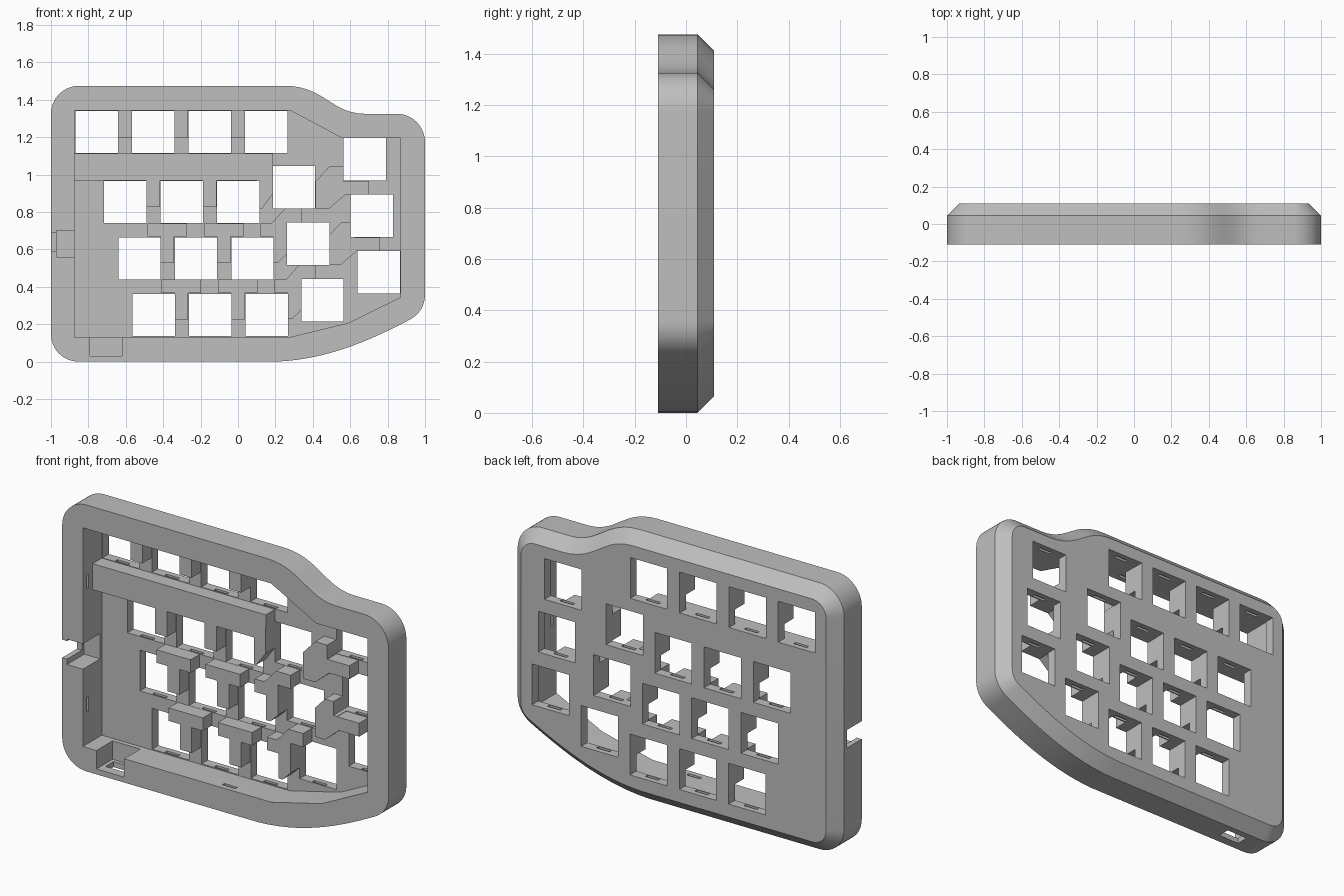
import bpy, bmesh
from mathutils import Vector
from mathutils.geometry import interpolate_bezier

cube = bpy.data.objects.get("Cube")
if cube:
    bpy.data.objects.remove(cube)

FRONT, BACK, SHOULDER, FLOOR, RIB = -0.11, 0.11, 0.045, 0.055, -0.025
BEVEL, HOLE = 0.065, 0.113

grey = bpy.data.materials.new("plain grey")
grey.use_nodes = True
grey.diffuse_color = (0.52, 0.52, 0.52, 1)
grey.node_tree.nodes["Principled BSDF"].inputs["Base Color"].default_value = grey.diffuse_color


def finish(bm, name):
    bmesh.ops.recalc_face_normals(bm, faces=bm.faces)
    mesh = bpy.data.meshes.new(name)
    bm.to_mesh(mesh)
    bm.free()
    obj = bpy.data.objects.new(name, mesh)
    bpy.context.collection.objects.link(obj)
    return obj


def loft(bm, rings):
    """Closed solid through equal rings of points."""
    loops = [[bm.verts.new(p) for p in ring] for ring in rings]
    n = len(loops[0])
    for a, b in zip(loops, loops[1:]):
        for i in range(n):
            j = (i + 1) % n
            bm.faces.new((a[i], a[j], b[j], b[i]))
    bm.faces.new(loops[0])
    bm.faces.new(loops[-1][::-1])


def prisms(name, parts):
    """Solids from (x, z) polygons, each with a y range."""
    bm = bmesh.new()
    for pts, y0, y1 in parts:
        loft(bm, [[(x, y, z) for x, z in pts] for y in (y0, y1)])
    return finish(bm, name)


def rect(x0, x1, z0, z1):
    return [(x0, z0), (x1, z0), (x1, z1), (x0, z1)]


def shift(pts, dx, dz):
    return [(x + dx, z + dz) for x, z in pts]


def combine(target, tool, operation):
    mod = target.modifiers.new(operation, 'BOOLEAN')
    mod.operation, mod.object, mod.solver = operation, tool, 'EXACT'
    mod.use_self = True
    deps = bpy.context.evaluated_depsgraph_get()
    mesh = bpy.data.meshes.new_from_object(target.evaluated_get(deps))
    target.modifiers.clear()
    target.data = mesh
    bpy.data.objects.remove(tool)


# Outline: straight runs joined by curves (start, handle, handle, end)
curves = [
    ((-1, 0.15), (-1, 0.06), (-0.93, 0), (-0.85, 0)),
    ((0.2, 0), (0.47, 0.01), (0.7, 0.11), (0.91, 0.22)),
    ((0.91, 0.22), (0.97, 0.25), (1, 0.3), (1, 0.36)),
    ((1, 1.17), (1, 1.26), (0.93, 1.325), (0.85, 1.325)),
    ((0.68, 1.325), (0.5, 1.325), (0.46, 1.475), (0.25, 1.475)),
    ((-0.85, 1.475), (-0.93, 1.475), (-1, 1.41), (-1, 1.325)),
]
outline = []
for c in curves:
    for p in interpolate_bezier(*[Vector(q) for q in c], 14):
        if not outline or (p.to_2d() - outline[-1]).length > 0.001:
            outline.append(p.to_2d())


def inset(pts, d):
    result = []
    for i, p in enumerate(pts):
        a = (p - pts[i - 1]).normalized()
        b = (pts[(i + 1) % len(pts)] - p).normalized()
        t = (a + b).normalized()
        result.append(p + Vector((-t.y, t.x)) * d / max(t.dot(a), 0.5))
    return result


# Case shell with bevelled back
bm = bmesh.new()
loft(bm, [[(p.x, y, p.y) for p in ring] for ring, y in
          ((outline, FRONT), (outline, SHOULDER), (inset(outline, BEVEL), BACK))])
case = finish(bm, "keyboard_case")

# Front cavity, cable pocket and lower pocket
cavity = [(-0.873, 0.132), (0.28, 0.132), (0.59, 0.207), (0.87, 0.345),
          (0.87, 1.196), (0.555, 1.196), (0.28, 1.343), (-0.873, 1.343)]
combine(case, prisms("cavity", [(cavity, -0.3, FLOOR)]), 'DIFFERENCE')
combine(case, prisms("pockets", [
    (rect(-0.97, -0.86, 0.56, 0.7), -0.3, 0.04),
    (rect(-1.1, -0.95, 0.59, 0.69), -0.3, 0.02),
    (rect(-0.79, -0.62, 0.03, 0.15), -0.3, 0.03),
    (rect(-0.77, -0.64, -0.1, 0.05), -0.06, 0.01),
]), 'DIFFERENCE')

# Ribs: cross beam, top stems, T ribs and the angled thumb side ribs
shapes = [
    rect(-0.89, 0.188, 0.968, 1.112),
    [(0.1, 0.99), (0.1, 0.82), (0.13, 0.82), (0.188, 0.9), (0.188, 0.99)],
]
for x in (-0.605, -0.305, 0):
    shapes.append(rect(x - 0.037, x + 0.037, 1.195, 1.36))
for x in (-0.455, -0.152):
    shapes.append(rect(x - 0.037, x + 0.037, 0.828, 0.98))
for row in range(2):
    for col in range(2):
        x, z = -0.378 + 0.075 * row + 0.302 * col, 0.668 - 0.302 * row
        shapes.append([(x - 0.105, z), (x - 0.037, z), (x - 0.037, z - 0.14),
                       (x + 0.037, z - 0.14), (x + 0.037, z), (x + 0.105, z),
                       (x + 0.105, z + 0.072), (x - 0.105, z + 0.072)])
    left = [(0.12, 0.668), (0.188, 0.668), (0.188, 0.53), (0.215, 0.53), (0.265, 0.58),
            (0.265, 0.74), (0.34, 0.74), (0.34, 0.818), (0.25, 0.818), (0.18, 0.74), (0.12, 0.74)]
    shapes.append(shift(left, 0.076 * row, -0.302 * row))
    right = [(0.415, 0.82), (0.49, 0.82), (0.575, 0.893), (0.7, 0.893), (0.7, 0.967),
             (0.565, 0.967), (0.565, 1.045), (0.49, 1.045), (0.415, 0.965)]
    shapes.append(shift(right, 0.06 * row, -0.302 * row))
combine(case, prisms("ribs", [(s, RIB, 0.085) for s in shapes]), 'UNION')

# Key openings: three staggered rows, a top row and two outer columns
keys = [(-0.755 + 0.302 * i, 1.228) for i in range(4)]
for row in range(3):
    keys += [(-0.603 + 0.076 * row + 0.302 * i, 0.854 - 0.302 * row) for i in range(3)]
    keys.append((0.3 + 0.076 * row, 0.932 - 0.302 * row))
    keys.append((0.677 + 0.038 * row, 1.082 - 0.302 * row))
combine(case, prisms("key_openings", [
    (rect(x - HOLE, x + HOLE, z - HOLE, z + HOLE), -0.105, 0.3) for x, z in keys]), 'DIFFERENCE')

# Clip slots above and below each opening, and latch slots round the walls
slots = [(rect(x - 0.04, x + 0.04, z + s * HOLE - 0.012, z + s * HOLE + 0.012), 0.062, 0.08)
         for x, z in keys for s in (-1, 1)]
latches = [(-0.873, 1.03, True), (-0.873, 0.35, True), (0.87, 0.77, True),
           (0, 1.343, False), (0, 0.132, False)]
for x, z, upright in latches:
    w, h = (0.012, 0.04) if upright else (0.04, 0.012)
    slots.append((rect(x - w, x + w, z - h, z + h), -0.08, -0.062))
combine(case, prisms("slots", slots), 'DIFFERENCE')

case.data.materials.clear()
case.data.materials.append(grey)
for f in case.data.polygons:
    f.material_index = 0
for o in bpy.context.selected_objects:
    o.select_set(False)
case.select_set(True)
bpy.context.view_layer.objects.active = case
bpy.ops.object.shade_smooth_by_angle(angle=0.5)
